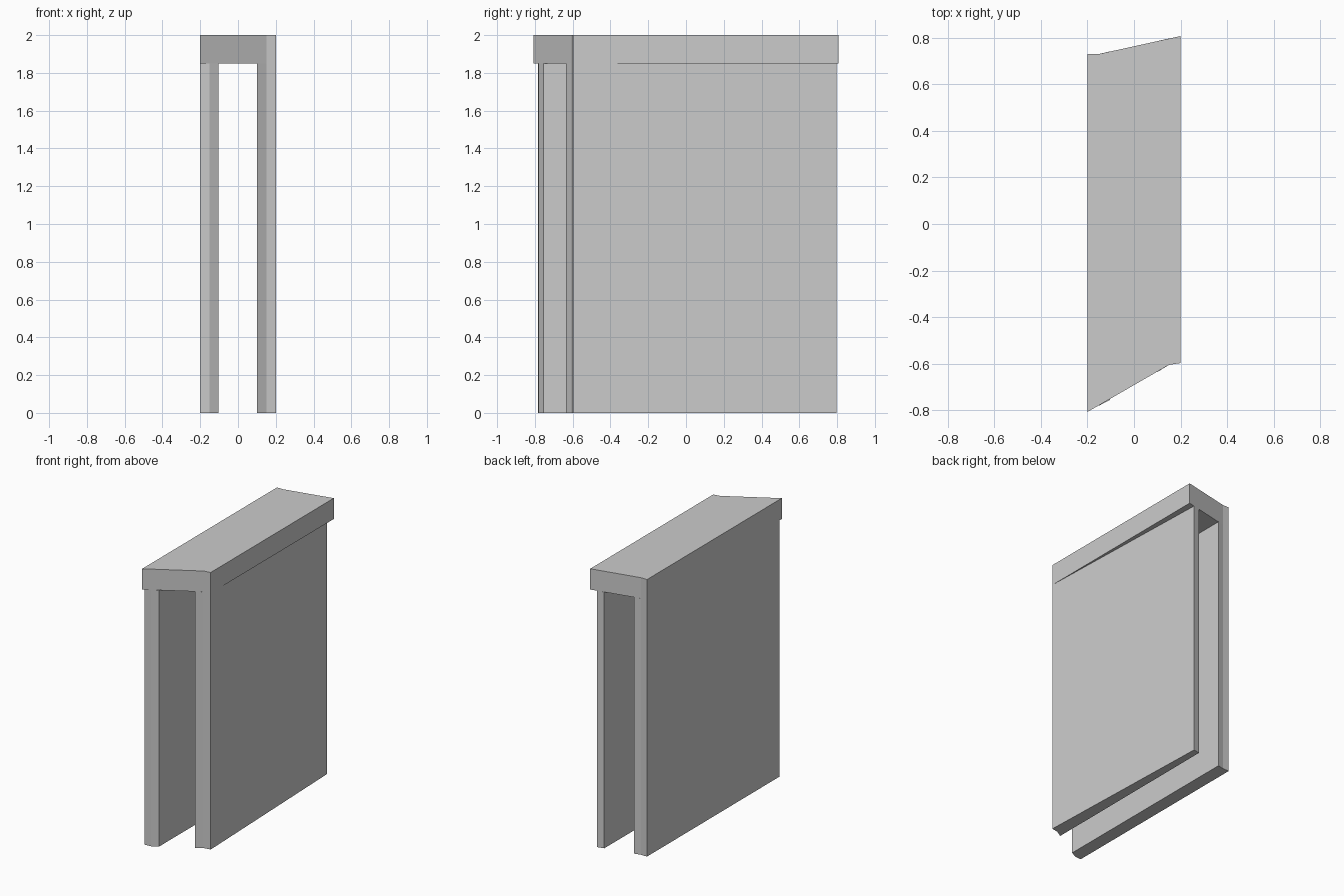
import bpy, bmesh

if "Cube" in bpy.data.objects:
    bpy.data.objects.remove(bpy.data.objects["Cube"])


def prism(name, outline, z0, z1):
    """Extrude a plan outline (counter-clockwise) between two heights."""
    bm = bmesh.new()
    face = bm.faces.new([bm.verts.new((x, y, z0)) for x, y in outline])
    ext = bmesh.ops.extrude_face_region(bm, geom=[face], use_keep_orig=True)
    verts = [v for v in ext["geom"] if isinstance(v, bmesh.types.BMVert)]
    bmesh.ops.translate(bm, verts=verts, vec=(0, 0, z1 - z0))
    bmesh.ops.recalc_face_normals(bm, faces=bm.faces)
    mesh = bpy.data.meshes.new(name)
    bm.to_mesh(mesh)
    bm.free()
    obj = bpy.data.objects.new(name, mesh)
    bpy.context.collection.objects.link(obj)
    return obj


CAP_Z, TOP_Z = 1.85, 2.0

# Skewed slab across the top
prism("top_cap", [(-0.2, -0.807), (0.15, -0.605), (0.2, -0.597),
                  (0.2, 0.807), (-0.15, 0.73), (-0.2, 0.73)], CAP_Z, TOP_Z)

# Left wall, front end slightly behind the cap
prism("left_wall", [(-0.2, -0.783), (-0.15, -0.78), (-0.103, -0.755),
                    (-0.103, 0.741), (-0.15, 0.73), (-0.2, 0.73)], 0, CAP_Z)

# Right wall, tapering thinner toward the back
prism("right_wall", [(0.1, -0.636), (0.15, -0.605), (0.2, -0.597),
                     (0.153, 0.797), (0.103, 0.786)], 0, CAP_Z)
